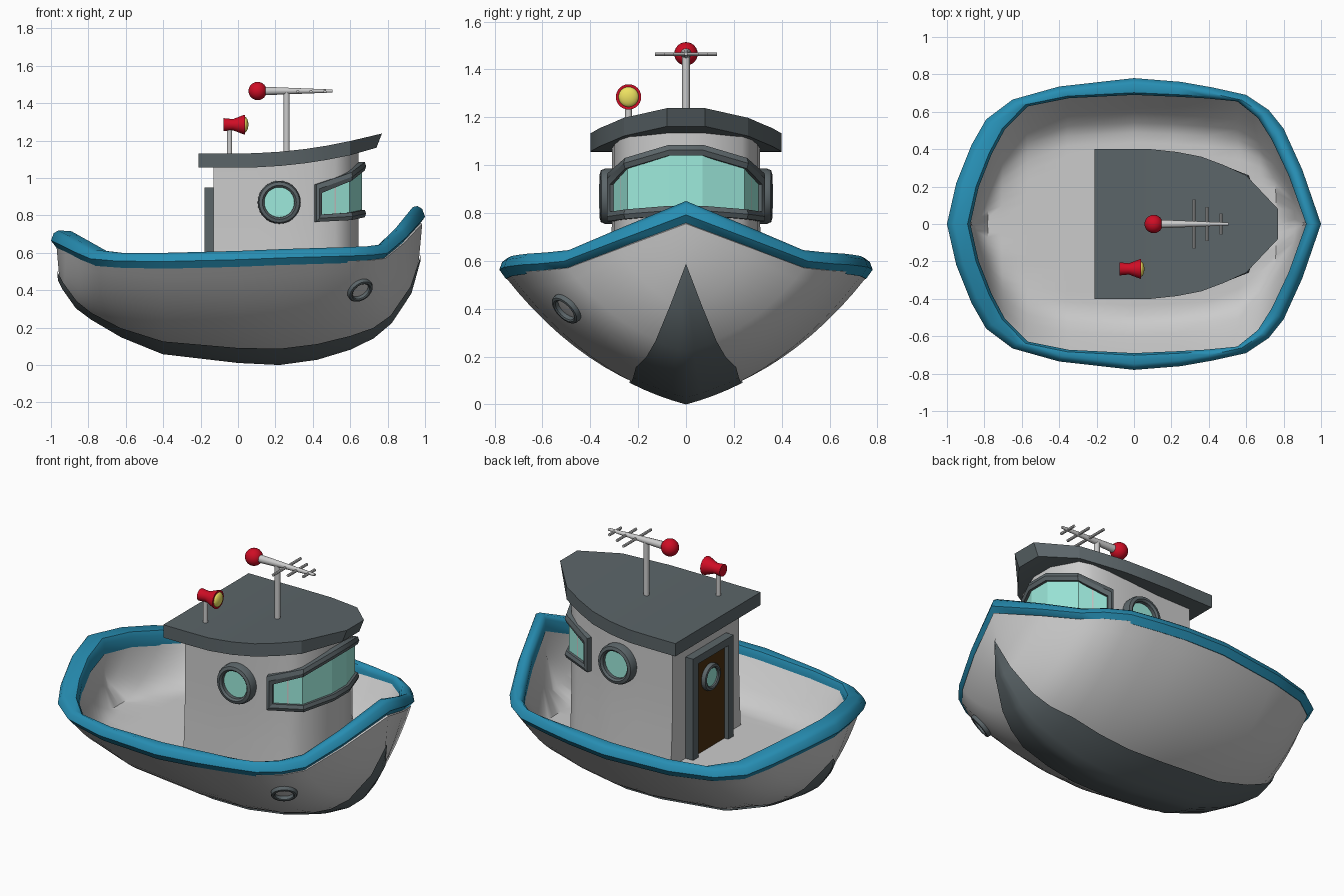
import bpy, bmesh, math
from mathutils import Vector
from mathutils.bvhtree import BVHTree

if "Cube" in bpy.data.objects:
    bpy.data.objects.remove(bpy.data.objects["Cube"])


def material(name, rgb):
    m = bpy.data.materials.new(name)
    m.diffuse_color = (*rgb, 1)
    m.use_nodes = True
    m.node_tree.nodes["Principled BSDF"].inputs["Base Color"].default_value = m.diffuse_color
    return m


BLUE = material("blue_paint", (0.02, 0.27, 0.45))
DARK = material("dark_grey", (0.105, 0.13, 0.14))
GLASS = material("glass", (0.34, 0.83, 0.72))
RED = material("red", (0.62, 0.004, 0.018))
YELLOW = material("yellow", (0.85, 0.76, 0.12))
WOOD = material("brown_wood", (0.07, 0.03, 0.005))


def loft(name, rings, mat=None, closed=True, wrap=False, caps=True, angle=40):
    """Skin equal-length rings of points into one mesh object."""
    bm = bmesh.new()
    vs = [[bm.verts.new(p) for p in r] for r in rings]
    n, m = len(vs), len(vs[0])
    for i in range(n if wrap else n - 1):
        a, b = vs[i], vs[(i + 1) % n]
        for j in range(m if closed else m - 1):
            k = (j + 1) % m
            bm.faces.new((a[j], a[k], b[k], b[j]))
    if caps and closed and not wrap:
        bm.faces.new(vs[0])
        bm.faces.new(vs[-1])
    bmesh.ops.remove_doubles(bm, verts=bm.verts, dist=0.0005)
    bmesh.ops.recalc_face_normals(bm, faces=bm.faces)
    me = bpy.data.meshes.new(name)
    bm.to_mesh(me)
    bm.free()
    me.shade_smooth()
    me.set_sharp_from_angle(angle=math.radians(angle))
    ob = bpy.data.objects.new(name, me)
    bpy.context.collection.objects.link(ob)
    if mat:
        me.materials.append(mat)
    return ob


def lathe(name, profile, loc, axis, mat=None, n=24, wrap=False):
    """Turn (radius, height) points round an axis through loc."""
    q = Vector(axis).to_track_quat('Z', 'Y')
    rings = [[Vector(loc) + q @ Vector((r * math.cos(2 * math.pi * i / n),
                                        r * math.sin(2 * math.pi * i / n), h))
              for i in range(n)] for r, h in profile]
    return loft(name, rings, mat, wrap=wrap)


def rod(name, a, b, r0, r1=None, mat=None, n=12):
    d = Vector(b) - Vector(a)
    return lathe(name, [(r0, 0), (r0 if r1 is None else r1, d.length)], a, d, mat, n)


def box(name, x, y, z, mat=None):
    return loft(name, [[(x[0], y[0], h), (x[1], y[0], h), (x[1], y[1], h), (x[0], y[1], h)]
                       for h in z], mat)


def ball(name, loc, r, axis, mat, squash=1.0):
    prof = [(max(r * math.sin(math.pi * i / 12), 1e-5), -r * squash * math.cos(math.pi * i / 12))
            for i in range(13)]
    return lathe(name, prof, loc, axis, mat)


def porthole(name, loc, axis, r, depth, glass=True):
    w = r * 0.3
    lathe(name + "_ring", [(r - w, -0.02), (r - w, depth * .8), (r - w * .7, depth),
                           (r - w * .2, depth * .9), (r, depth * .6), (r, -0.02)],
          loc, axis, DARK, 28, wrap=True)
    if glass:
        lathe(name + "_glass", [(r - w * .8, -0.01), (r - w * .8, depth * .4)], loc, axis, GLASS, 28)


# Hull stations: rim x, rim half width, rim top, rim bottom, keel x, keel z, rim inner width factor
ST = [(-1, 0, .72, .62, -.955, .46, .885), (-.95, .22, .695, .60, -.93, .41, .885),
      (-.87, .42, .655, .56, -.86, .31, .89), (-.79, .56, .615, .53, -.78, .25, .9),
      (-.65, .665, .60, .52, -.62, .155, .945), (-.4, .735, .60, .515, -.4, .065, .915),
      (0, .78, .61, .525, 0, .018, .885), (.25, .76, .62, .535, .22, .007, .895),
      (.42, .73, .625, .54, .42, .035, .92), (.6, .69, .63, .545, .6, .09, .95),
      (.72, .61, .635, .55, .72, .15, .93), (.8, .51, .645, .56, .815, .23, .885),
      (.9, .29, .735, .64, .92, .39, .885), (1, 0, .85, .745, .967, .56, .885)]


def section(st, ts):
    """Half hull section from keel (t=0) to rim (t=1)."""
    x, y, _, zb, kx, kz = st[:6]
    k, r = Vector((kx, 0, kz)), Vector((x * (.97 if x < 0 else .985), y * .97, zb + .01))
    c = (k + r) / 2 + Vector((0, .05, -.16)) * (y / .78)
    return [k * (1 - t) ** 2 + c * 2 * t * (1 - t) + r * t * t for t in ts]


def both(half):
    """Full section, +y rim over the keel to -y rim."""
    return [Vector(p) for p in reversed(half)] + [Vector((p[0], -p[1], p[2])) for p in half[1:]]


# Hull shell with a flat deck inside
FLOOR = .35
rings = []
for st in ST:
    ts = [i / 12 for i in range(13)]
    outer = section(st, ts)
    inner = [Vector((p.x * (.91 if p.x < 0 else .94), p.y * (.96 + (st[6] / .97 - .96) * t),
                     max(p.z + .025, FLOOR))) for p, t in zip(outer, ts)]
    rings.append(both(outer) + both(inner)[::-1])
hull = loft("hull", rings, caps=False, angle=50)

# Dark keel band, narrowing towards the bow
loft("keel_band", [both([Vector((p.x * 1.008, p.y * 1.02, p.z - .007)) for p in
                         section(st, [w * i / 4 for i in range(5)])])
                   for st in ST for w in [.28 - .1 * max(0, (st[0] - .6) / .4)]],
     DARK, closed=False, angle=50)


# Blue gunwale rim
def rim_section(st, s):
    x, y, zt, zb = st[:4]
    ix, iy = .875 if x < 0 else .92, st[6]
    prof = [(.965, .965, zb), (1, 1, zb * .55 + zt * .45), (.985, .985, zt - .015), (.96, .96, zt),
            (ix + .015, iy + .015, zt - .005), (ix, iy, zt - .03), (ix, iy, zb + .005)]
    return [(x * a, s * y * b, z) for a, b, z in prof]


loft("gunwale", [rim_section(st, 1) for st in ST] + [rim_section(st, -1) for st in ST[-2:0:-1]],
     BLUE, wrap=True, angle=50)

# Single hull porthole on the bow
bm = bmesh.new()
bm.from_mesh(hull.data)
loc, nor, _, _ = BVHTree.FromBMesh(bm).find_nearest(Vector((.66, -.51, .39)))
bm.free()
if nor.y > 0:
    nor = -nor
porthole("hull_porthole", loc, nor, .072, .022, glass=False)


# Cabin and roof
def roof_z(x):
    return 1.055 + .185 * max(x, 0) ** 2


CAB = [(-.13, .31), (.1, .31), (.27, .31), (.42, .298), (.52, .275), (.585, .235), (.645, .07)]
loft("cabin", [[(x, s * y * f, z) for s, f, z in
                ((1, 1.06, FLOOR - .02), (1, 1.02, .55), (1, 1, .75), (1, 1, roof_z(x) + .02),
                 (-1, 1, roof_z(x) + .02), (-1, 1, .75), (-1, 1.02, .55), (-1, 1.06, FLOOR - .02))]
               for x, y in CAB])
ROOF = [(-.21, .4), (-.05, .4), (.09, .4), (.23, .385), (.36, .36), (.48, .315), (.6, .26), (.76, .08)]
loft("roof", [[(x - .02 * (x > .7), -y, roof_z(x)), (x - .02 * (x > .7), y, roof_z(x)),
               (x + .01 * (x > .7), y, roof_z(x) + .076), (x + .01 * (x > .7), -y, roof_z(x) + .076)]
              for x, y in ROOF], DARK, angle=25)

# Wraparound windscreen: frame and glass
half = [(.41, .3, .765, .965), (.585, .235, .775, 1.03), (.648, .065, .79, 1.085)]
cols = half + [(x, -y, a, b) for x, y, a, b in reversed(half)]
low, high, low_in, high_in, out = [], [], [], [], []
for i, (x, y, a, b) in enumerate(cols):
    p = Vector((x, y, 0))
    q = p
    if i in (0, 5):
        q = p.lerp(Vector((*cols[1 if i == 0 else 4][:2], 0)), .17)
    out.append(Vector((x - .32, y, 0)).normalized())
    low.append(p + Vector((0, 0, a)))
    high.append(p + Vector((0, 0, b)))
    low_in.append(q + Vector((0, 0, a + .04)))
    high_in.append(q + Vector((0, 0, b - .045)))
o_loop, i_loop, n_loop = low + high[::-1], low_in + high_in[::-1], out + out[::-1]
loft("windscreen_frame", [[o - n * .02, o + n * .03, o.lerp(i, .5) + n * .038, i + n * .03, i - n * .02]
                          for o, i, n in zip(o_loop, i_loop, n_loop)], DARK, wrap=True, angle=30)
loft("windscreen_glass", [[a + n * .015, b + n * .015] for a, b, n in zip(low_in, high_in, out)],
     GLASS, closed=False, angle=20)

# Cabin side portholes
for side, s in (("left", 1), ("right", -1)):
    porthole("cabin_porthole_" + side, (.22, s * .309, .87), (.02, s, 0), .115, .052)

# Back door
box("door", (-.155, -.12), (-.16, .16), (FLOOR, .93), WOOD)
for side, s in (("left", 1), ("right", -1)):
    box("door_post_" + side, (-.18, -.12), sorted((s * .14, s * .19)), (FLOOR, .95), DARK)
box("door_lintel", (-.18, -.12), (-.14, .14), (.905, .95), DARK)
porthole("door_porthole", (-.155, 0, .77), (-1, 0, 0), .078, .025)

# Mast and aerial
rod("mast", (.26, 0, 1.12), (.26, 0, 1.46), .016)
rod("aerial_boom", (.11, 0, 1.465), (.505, 0, 1.465), .024, .008)
for x, w in ((.32, .13), (.39, .09), (.465, .055)):
    rod("aerial_bar", (x, -w, 1.463), (x, w, 1.463), .008, n=8)
ball("aerial_ball", (.105, 0, 1.465), .049, (0, 0, 1), RED)

# Searchlight
rod("light_post", (-.045, -.24, 1.12), (-.045, -.24, 1.275), .014)
lathe("light_housing", [(.001, 0), (.035, 0), (.03, .05), (.052, .108), (.053, .115), (.042, .115), (.001, .1)],
      (-.077, -.24, 1.285), (1, 0, 0), RED)
ball("light_lens", (.034, -.24, 1.285), .043, (1, 0, 0), YELLOW, .5)
